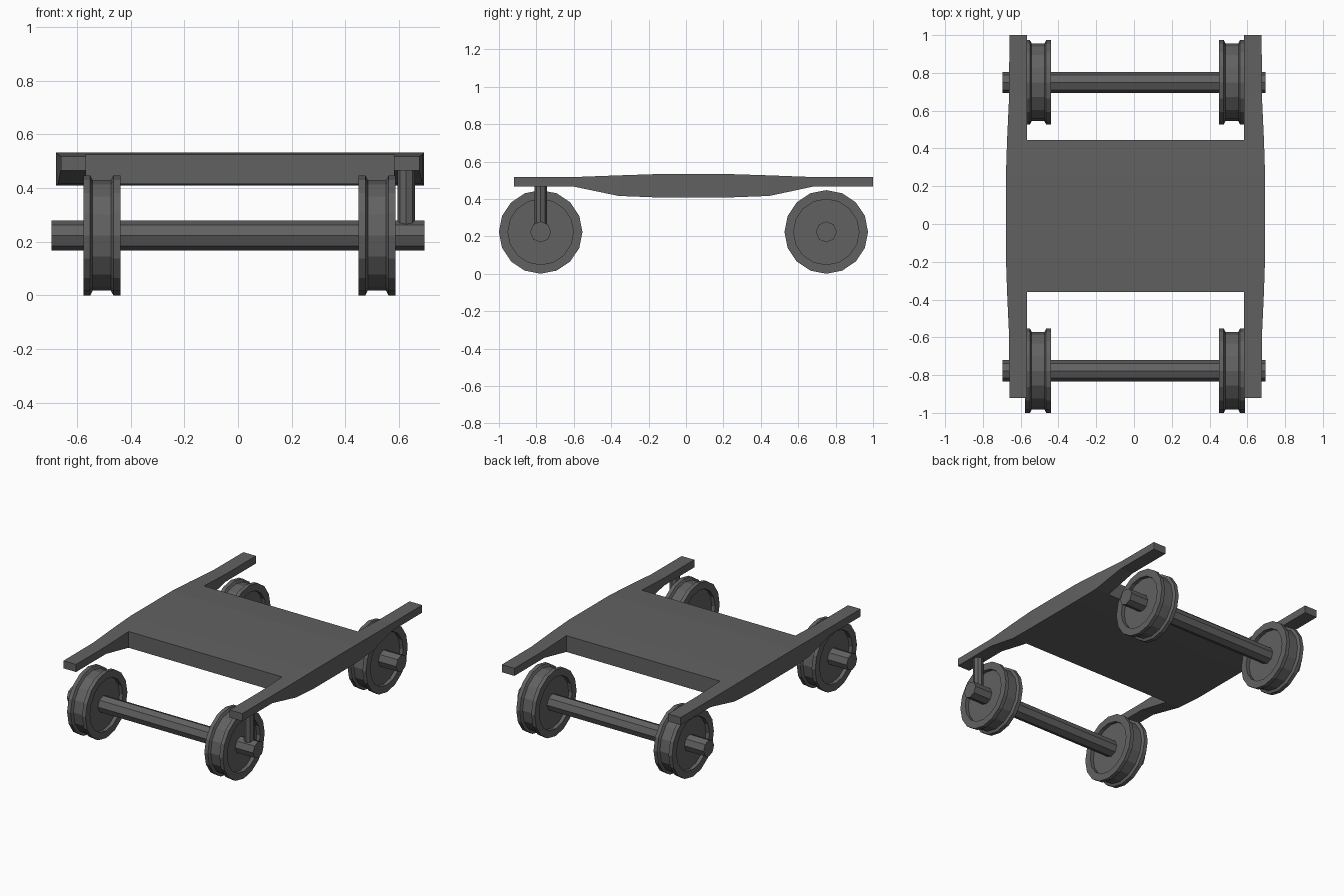
import bpy, bmesh
from math import sin, cos, tau

if "Cube" in bpy.data.objects:
    bpy.data.objects.remove(bpy.data.objects["Cube"])

AXLE_Z = 0.2235
AXLE_Y = {"front": -0.777, "rear": 0.75}

# Dark iron for every part
iron = bpy.data.materials.new("dark_iron")
iron.diffuse_color = (0.12, 0.12, 0.12, 1)
iron.use_nodes = True
iron.node_tree.nodes["Principled BSDF"].inputs["Base Color"].default_value = iron.diffuse_color


def make_object(name, bm):
    bmesh.ops.recalc_face_normals(bm, faces=bm.faces)
    mesh = bpy.data.meshes.new(name)
    bm.to_mesh(mesh)
    bm.free()
    mesh.materials.append(iron)
    obj = bpy.data.objects.new(name, mesh)
    bpy.context.collection.objects.link(obj)
    return obj


def lathe(name, profile, sides, origin, vertical=False):
    """Revolve (position, radius) points around x, or around z if vertical."""
    bm = bmesh.new()
    rings = []
    for p, r in profile:
        ring = []
        for i in range(sides):
            u, v = r * cos(tau * i / sides), r * sin(tau * i / sides)
            ring.append(bm.verts.new((u, v, p) if vertical else (p, u, v)))
        rings.append(ring)
    for a, b in zip(rings, rings[1:]):
        for i in range(sides):
            j = (i + 1) % sides
            bm.faces.new((a[i], a[j], b[j], b[i]))
    bm.faces.new(rings[0])
    bm.faces.new(rings[-1])
    obj = make_object(name, bm)
    obj.location = origin
    return obj


# Frame: two arched side rails joined by a thick deck (y, outer half width, top, bottom)
stations = [(-0.92, 0.668, 0.517, 0.466), (-0.60, 0.669, 0.517, 0.466),
            (-0.36, 0.680, 0.526, 0.416), (-0.18, 0.686, 0.532, 0.409),
            (0.26, 0.686, 0.532, 0.409), (0.445, 0.680, 0.526, 0.416),
            (0.68, 0.669, 0.517, 0.466), (1.0, 0.668, 0.517, 0.466)]
INNER, FRAME_X = 0.574, 0.008
bm = bmesh.new()
top, bottom = [], []
for y, outer, z_top, z_bot in stations:
    xs = [FRAME_X + x for x in (-outer, -INNER, INNER, outer)]
    top.append([bm.verts.new((x, y, z_top)) for x in xs])
    bottom.append([bm.verts.new((x, y, z_bot)) for x in xs])
cells = [(r, c) for r in range(7) for c in range(3) if c != 1 or 2 <= r <= 4]
walls = {}
for r, c in cells:
    loop = [(r, c), (r, c + 1), (r + 1, c + 1), (r + 1, c)]
    bm.faces.new([top[i][j] for i, j in loop])
    bm.faces.new([bottom[i][j] for i, j in reversed(loop)])
    for a, b in zip(loop, loop[1:] + loop[:1]):
        key = frozenset((a, b))
        walls[key] = None if key in walls else (a, b)
for edge in filter(None, walls.values()):
    (i, j), (k, l) = edge
    bm.faces.new((top[i][j], bottom[i][j], bottom[k][l], top[k][l]))
make_object("wagon_frame", bm)

# Wheels: two flanges around a shallow tread, with recessed faces
half_wheel = [(0.044, 0.175), (0.069, 0.175), (0.069, 0.2235),
              (0.043, 0.2235), (0.034, 0.206)]
wheel_profile = [(-p, r) for p, r in half_wheel] + half_wheel[::-1]

for end, y in AXLE_Y.items():
    lathe(end + "_axle", [(-0.696, 0.056), (0.696, 0.056)], 8, (0, y, AXLE_Z))
    for side, x in (("left", -0.508), ("right", 0.518)):
        lathe(f"{end}_{side}_wheel", wheel_profile, 16, (x, y, AXLE_Z))

# Single hanger post between the front axle and the right rail
lathe("hanger_post", [(0.25, 0.033), (0.48, 0.033)], 8,
      (0.627, AXLE_Y["front"], 0), vertical=True)
